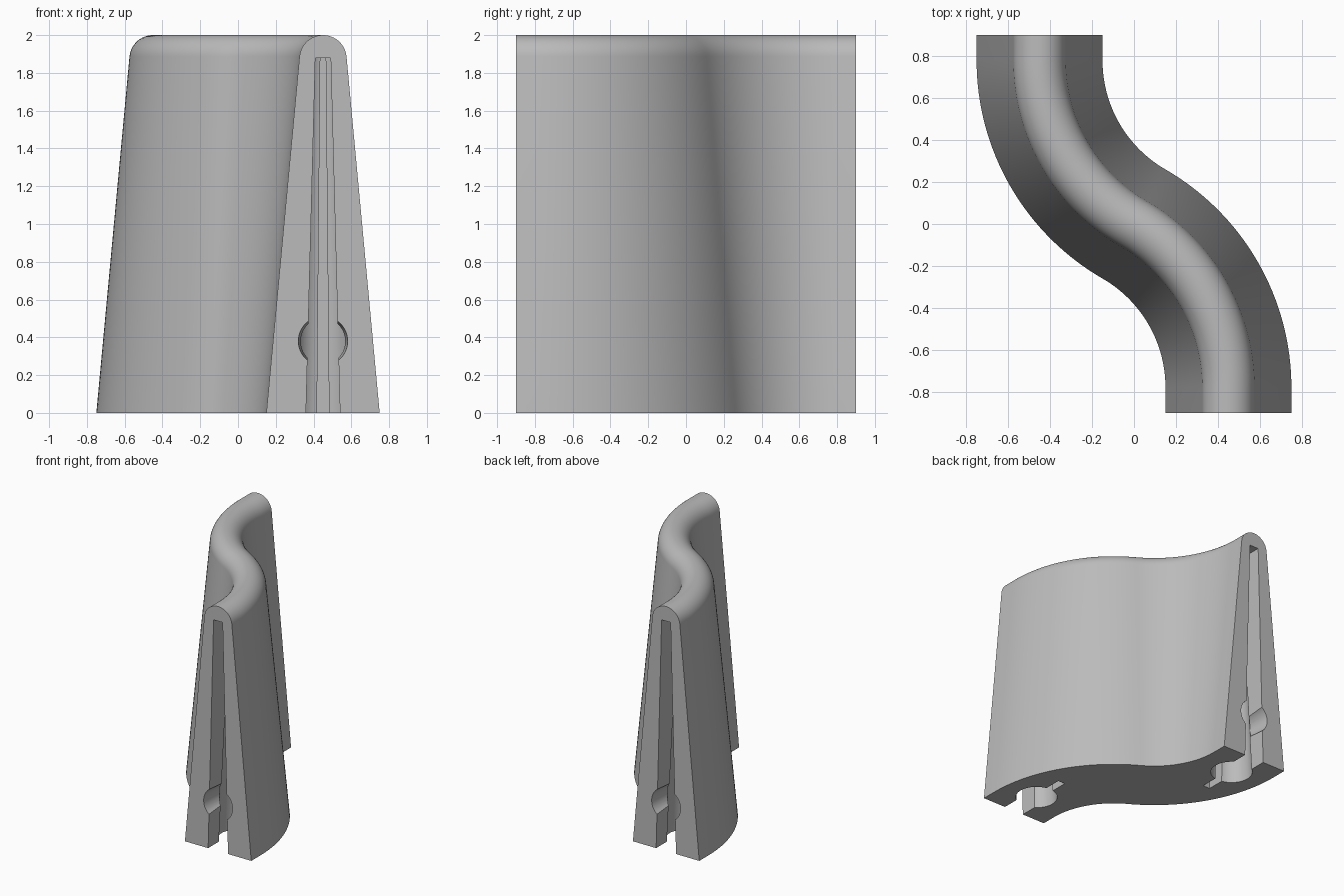
import bpy, bmesh, math
from mathutils import Matrix, Vector

cube = bpy.data.objects.get("Cube")
if cube:
    bpy.data.objects.remove(cube, do_unlink=True)

grey = bpy.data.materials.new("plain_grey")
grey.use_nodes = True
grey.diffuse_color = (0.5, 0.5, 0.5, 1)
grey.node_tree.nodes["Principled BSDF"].inputs["Base Color"].default_value = (0.5, 0.5, 0.5, 1)

LENGTH, END_X, BEND = 0.9, 0.45, 0.9       # half length, end offset, bend radius
TURN = math.radians(60)
BEND_Y = -BEND * math.sin(TURN)


def loft(name, rings):
    """Closed solid through a list of equal-length point rings."""
    bm = bmesh.new()
    loops = [[bm.verts.new(p) for p in ring] for ring in rings]
    n = len(loops[0])
    for a, b in zip(loops, loops[1:]):
        for i in range(n):
            j = (i + 1) % n
            bm.faces.new((a[i], a[j], b[j], b[i]))
    bm.faces.new(loops[0][::-1])
    bm.faces.new(loops[-1])
    bmesh.ops.recalc_face_normals(bm, faces=bm.faces)
    mesh = bpy.data.meshes.new(name)
    bm.to_mesh(mesh)
    bm.free()
    mesh.materials.append(grey)
    obj = bpy.data.objects.new(name, mesh)
    bpy.context.collection.objects.link(obj)
    return obj


# S-shaped path as (point, sideways direction)
half = [(Vector((END_X, -LENGTH, 0)), Vector((1, 0, 0)))]
STEPS = 32
for i in range(STEPS + 1):
    a = TURN * i / STEPS
    side = Vector((math.cos(a), math.sin(a), 0))
    half.append((Vector((END_X - BEND, BEND_Y, 0)) + side * BEND, side))
path = half + [(-p, s) for p, s in reversed(half[:-1])]

# Tapered cross-section with a rounded ridge
R, tilt = 0.125, math.radians(5.3)
profile = [(0.3, 0)]
for i in range(25):
    a = tilt + (math.pi - 2 * tilt) * i / 24
    profile.append((R * math.cos(a), 2 - R + R * math.sin(a)))
profile.append((-0.3, 0))

body = loft("clip_body", [[p + s * w + Vector((0, 0, z)) for w, z in profile] for p, s in path])

# End pocket: open slot, round chamber, thin slit, all narrowing upward
SLOT, SLIT, CHAMBER, DEPTH, TIP, TOP = 0.09, 0.032, 0.16, 0.27, 0.57, 1.88


def pocket_ring(z):
    s = 1 - 0.55 * z / TOP
    start, end = math.asin(SLOT / CHAMBER), math.pi - math.asin(SLIT / CHAMBER)
    right = [(SLOT * s, -0.05)]
    for i in range(25):
        a = start + (end - start) * i / 24
        right.append((CHAMBER * s * math.sin(a), DEPTH - CHAMBER * s * math.cos(a)))
    right.append((SLIT * s, TIP))
    outline = right + [(-x, y) for x, y in reversed(right)]
    return [Vector((END_X + x, y - LENGTH, z)) for x, y in outline]


# Round cross hole running from the end face into the chamber
def hole_ring(y, r):
    return [Vector((END_X + r * math.cos(a), y - LENGTH, 0.38 + r * math.sin(a)))
            for a in (math.tau * i / 48 for i in range(48))]


half_turn = Matrix.Rotation(math.pi, 4, 'Z')
cutters = []
for end in ("front", "back"):
    pair = (loft(end + "_pocket_cutter", [pocket_ring(-0.05), pocket_ring(TOP)]),
            loft(end + "_hole_cutter", [hole_ring(-0.05, 0.134), hole_ring(0.26, 0.113)]))
    for cutter in pair:
        if end == "back":
            cutter.data.transform(half_turn)
        cutter.hide_render = True
        cutters.append(cutter)

bpy.context.view_layer.objects.active = body
body.select_set(True)
for cutter in cutters:
    mod = body.modifiers.new(cutter.name, 'BOOLEAN')
    mod.operation = 'DIFFERENCE'
    mod.solver = 'EXACT'
    mod.object = cutter
    bpy.ops.object.modifier_apply(modifier=mod.name)
for cutter in cutters:
    bpy.data.objects.remove(cutter, do_unlink=True)

bpy.ops.object.shade_smooth_by_angle(angle=math.radians(30))
